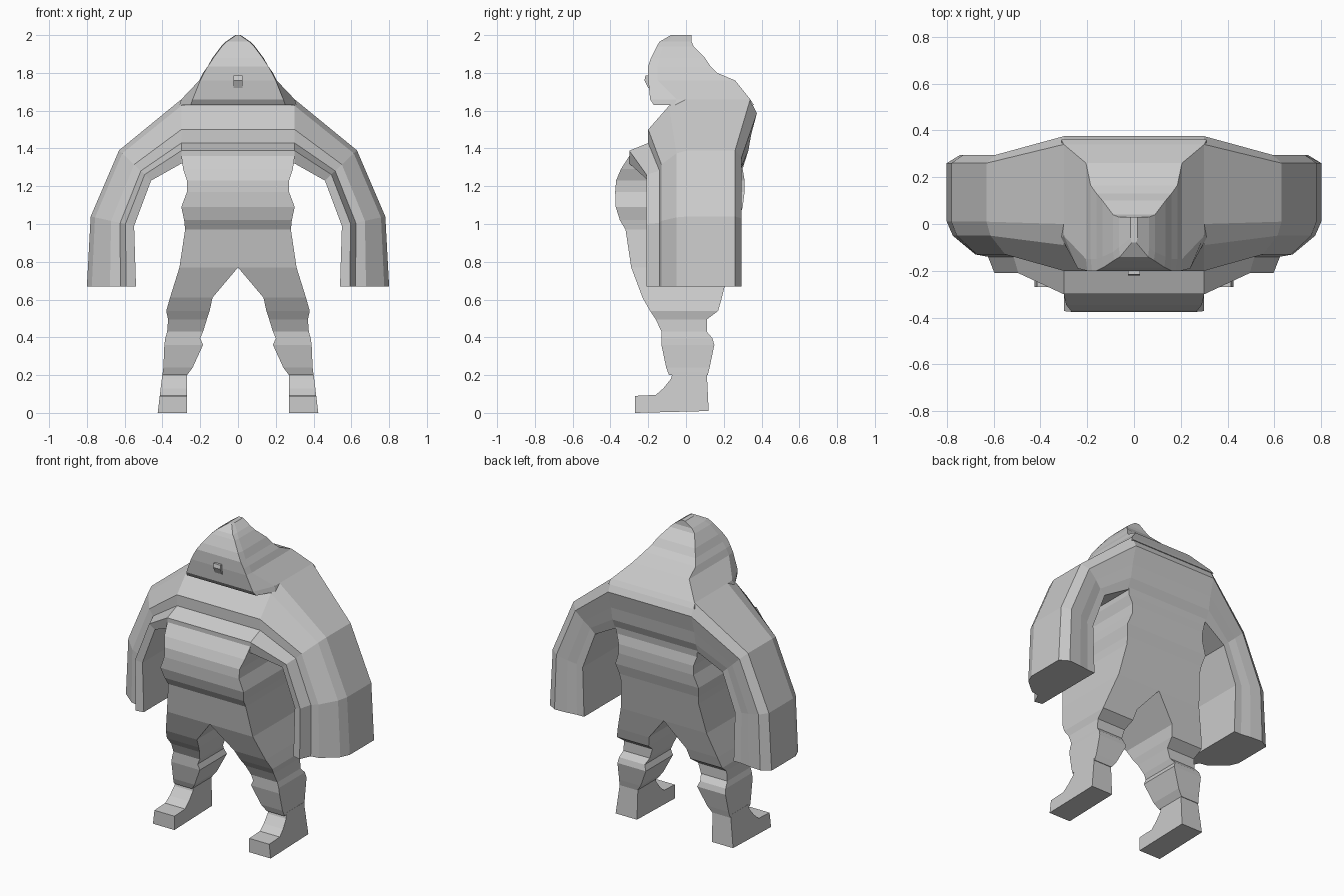
import bpy, bmesh
from mathutils import Vector

grey = bpy.data.materials.new("plain grey")
grey.diffuse_color = (0.6, 0.6, 0.6, 1)


def loft(name, rings):
    """Skin a list of equal-sized rings and cap both ends, flat shaded."""
    bm = bmesh.new()
    loops = [[bm.verts.new(p) for p in r] for r in rings]
    n = len(loops[0])
    for a, b in zip(loops, loops[1:]):
        for i in range(n):
            j = (i + 1) % n
            bm.faces.new((a[i], a[j], b[j], b[i]))
    bm.faces.new(loops[0])
    bm.faces.new(loops[-1])
    bmesh.ops.recalc_face_normals(bm, faces=bm.faces)
    me = bpy.data.meshes.new(name)
    bm.to_mesh(me)
    bm.free()
    me.materials.append(grey)
    ob = bpy.data.objects.new(name, me)
    bpy.context.collection.objects.link(ob)
    return ob


def rect(x0, x1, y0, y1, z):
    return [(x0, y0, z), (x1, y0, z), (x1, y1, z), (x0, y1, z)]


# Arms and chest: one ridged section swept from hand to hand.
# section: (position outer->inner, y at chest, y along arm)
section = [(0, 0.0, .01), (.1, -.09, -.05), (.47, -.2, -.13), (.68, -.2, -.14),
           (.8, -.3, -.21), (1, -.3, -.2), (1, .3, .28), (.8, .33, .28),
           (.55, .345, .29), (.22, .375, .295), (0, .34, .26)]
# path: outer x, z and inner x, z
path = [(.30, 1.66, .30, 1.32), (.63, 1.39, .46, 1.23),
        (.78, 1.04, .55, .99), (.80, .67, .54, .67)]


def arm_ring(i, side):
    ox, oz, ix, iz = path[i]
    return [(side * (ox + (ix - ox) * t), y1 if i else y0, oz + (iz - oz) * t)
            for t, y0, y1 in section]


loft("arms_and_chest", [arm_ring(i, -1) for i in (3, 2, 1, 0)]
     + [arm_ring(i, 1) for i in range(4)])

# Belly and hips: half width, front y, back y, z
belly = [(.30, -.30, .31, 1.36), (.29, -.345, .30, 1.29), (.27, -.37, .31, 1.23),
         (.27, -.375, .31, 1.17), (.30, -.372, .30, 1.09), (.285, -.35, .28, 1.02),
         (.28, -.32, .27, .97), (.31, -.29, .23, .77)]
loft("belly", [rect(-w, w, f, b, z) for w, f, b, z in belly])

# Legs: inner x, outer x, front y, back y, z
leg = [(.0, .31, -.29, .23, .77), (.135, .36, -.23, .19, .61),
       (.15, .38, -.19, .17, .54), (.165, .37, -.16, .11, .495),
       (.185, .375, -.13, .11, .43), (.20, .385, -.13, .14, .395),
       (.185, .39, -.13, .15, .36), (.24, .395, -.105, .125, .24),
       (.27, .40, -.09, .115, .20)]
# Foot profile: y, z
foot = [(-.07, .215), (-.08, .18), (-.12, .13), (-.16, .095), (-.27, .09),
        (-.27, 0), (.12, .01), (.11, .215)]
for label, s in (("right", -1), ("left", 1)):
    loft(label + "_leg", [rect(s * a, s * b, f, k, z) for a, b, f, k, z in leg])
    loft(label + "_foot", [[(s * .27, y, z) for y, z in foot],
                           [(s * (.425 - .12 * z), y, z) for y, z in foot]])

# Head and neck: front half width, front y, side half width, side front y, back y, z
head = [(.25, -.17, .31, -.06, .36, 1.63), (.24, -.19, .30, -.05, .34, 1.66),
        (.20, -.20, .205, -.15, .26, 1.76), (.18, -.20, .185, -.15, .165, 1.80),
        (.16, -.20, .16, -.15, .13, 1.835), (.13, -.185, .135, -.14, .10, 1.88),
        (.085, -.155, .09, -.12, .04, 1.94), (.06, -.14, .065, -.10, .03, 1.965),
        (.01, -.08, .015, -.06, .03, 2.0)]
loft("head", [[(-a, f, z), (a, f, z), (w, m, z), (w, b, z), (-w, b, z), (-w, m, z)]
              for a, f, w, m, b, z in head])

# Nose
loft("nose", [rect(-.025, .025, -.20, -.15, 1.72), rect(-.025, .025, -.22, -.15, 1.76),
              rect(-.025, .025, -.215, -.15, 1.785)])
